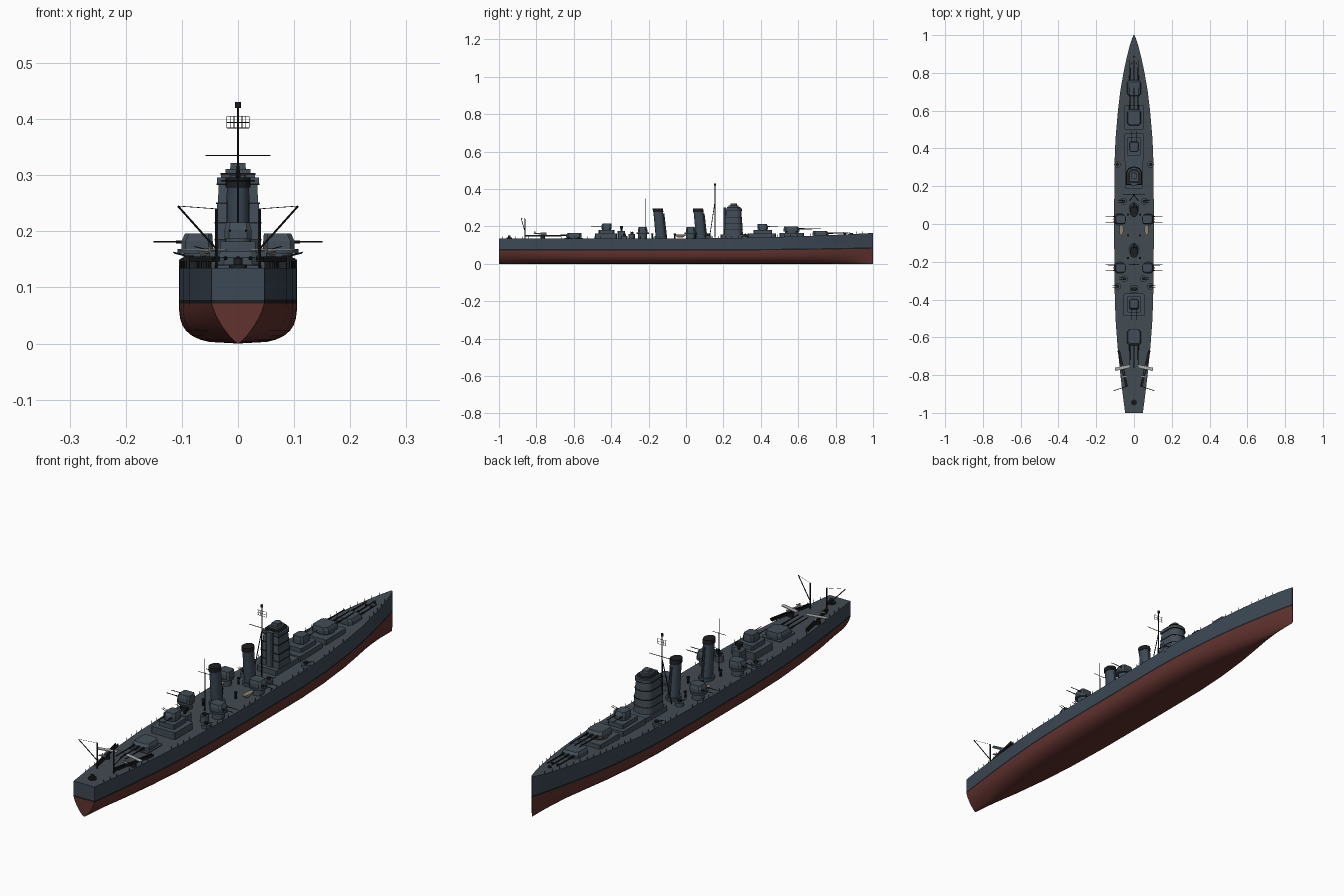
import bpy, bmesh, math
from mathutils import Vector

if "Cube" in bpy.data.objects:
    bpy.data.objects.remove(bpy.data.objects["Cube"])

def mat(name, r, g, b):
    m = bpy.data.materials.new(name)
    m.diffuse_color = (r, g, b, 1)
    m.use_nodes = True
    m.node_tree.nodes["Principled BSDF"].inputs["Base Color"].default_value = m.diffuse_color
    return m

GREY = mat("hull_grey", .045, .065, .09)
DECK = mat("deck_grey", .055, .07, .085)
HOUSE = mat("house_grey", .055, .075, .095)
RED = mat("bottom_red", .12, .032, .027)
BLACK = mat("black", .012, .013, .015)
PALE = mat("pale_grey", .4, .42, .43)
TAN = mat("tan", .28, .22, .15)

class Part:
    """Collects simple solids into one object."""
    def __init__(self):
        self.bm = bmesh.new()

    def loft(self, rings):
        vs = [[self.bm.verts.new(p) for p in ring] for ring in rings]
        n = len(vs[0])
        for a, b in zip(vs, vs[1:]):
            for i in range(n):
                j = (i + 1) % n
                self.bm.faces.new((a[i], a[j], b[j], b[i]))
        self.bm.faces.new(vs[0][::-1])
        self.bm.faces.new(vs[-1])

    def prism(self, outline, z0, z1, top=1, shift=(0, 0), c=(0, 0)):
        self.loft([[(c[0] + x, c[1] + y, z0) for x, y in outline],
                   [(c[0] + x * top + shift[0], c[1] + y * top + shift[1], z1) for x, y in outline]])

    def block(self, x, y, w, l, z0, z1, ch=.004, top=1, shift=(0, 0)):
        a, b = w / 2, l / 2
        o = [(a - ch, -b), (a, -b + ch), (a, b - ch), (a - ch, b),
             (-a + ch, b), (-a, b - ch), (-a, -b + ch), (-a + ch, -b)]
        self.prism(o, z0, z1, top, shift, (x, y))

    def disc(self, x, y, r, z0, z1, ry=None, n=20, top=1, shift=(0, 0)):
        o = [(r * math.cos(t * math.tau / n), (ry or r) * math.sin(t * math.tau / n)) for t in range(n)]
        self.prism(o, z0, z1, top, shift, (x, y))

    def tube(self, p, q, r, r2=None, n=8):
        p, q = Vector(p), Vector(q)
        rot = (q - p).to_track_quat('Z', 'Y')
        ring = lambda c, k: [c + rot @ Vector((k * math.cos(i * math.tau / n), k * math.sin(i * math.tau / n), 0)) for i in range(n)]
        self.loft([ring(p, r), ring(q, r2 or r)])

    def done(self, name, m, loc=(0, 0, 0), rz=0):
        bmesh.ops.recalc_face_normals(self.bm, faces=self.bm.faces)
        me = bpy.data.meshes.new(name)
        self.bm.to_mesh(me)
        self.bm.free()
        for k in (m if isinstance(m, list) else [m]):
            me.materials.append(k)
        ob = bpy.data.objects.new(name, me)
        bpy.context.collection.objects.link(ob)
        ob.location, ob.rotation_euler = loc, (0, 0, rz)
        bpy.context.view_layer.objects.active = ob
        ob.select_set(True)
        bpy.ops.object.shade_smooth_by_angle(angle=math.radians(32))
        ob.select_set(False)
        return ob

# ---- hull: (y, deck half width, waterline factor, fullness) ----
ST = [(-1, .047, 1, .1), (-.9, .06, 1, .3), (-.8, .072, 1, .55), (-.65, .087, 1, .8), (-.5, .098, 1, .95),
      (-.3, .104, 1, 1), (0, .105, 1, 1), (.3, .104, 1, 1), (.45, .098, .98, .95), (.6, .085, .95, .8),
      (.7, .073, .91, .6), (.8, .056, .86, .4), (.88, .039, .8, .3), (.94, .024, .75, .2), (.98, .011, .7, .2), (1, .003, .8, .2)]

def half_width(y):
    for a, b in zip(ST, ST[1:]):
        if y <= b[0]:
            return a[1] + (b[1] - a[1]) * (y - a[0]) / (b[0] - a[0])

def deck_z(y):
    return .135 + (.03 * ((y + .1) / 1.1) ** 2 if y > -.1 else 0)

hull = Part()
bm = hull.bm
rows = []
for y, w, k, f in ST:
    zw = .071 + .01 * max(0, y) ** 2
    n = 1.1 + 1.9 * f
    side = [(w * k * (1 - (1 - t) ** n) ** (1 / n), zw * t) for t in (.04, .1, .2, .32, .46, .62, .8, 1)]
    side += [(w * k, zw + .007), (w * (k + 1) / 2, (zw + deck_z(y)) / 2), (w, deck_z(y))]
    chain = [(-x, z) for x, z in side[::-1]] + [(0, 0)] + side
    rows.append([bm.verts.new((x, y, z)) for x, z in chain])
N = len(rows[0])
for a, b in zip(rows, rows[1:]):
    for i in range(N):
        j = (i + 1) % N
        fc = bm.faces.new((a[i], a[j], b[j], b[i]))
        d = min(i, N - 2 - i)
        fc.material_index = 3 if i == N - 1 else 0 if d < 2 else 1 if d == 2 else 2
for r in (rows[0], rows[-1]):      # transom and stem, split by paint band
    for i in range(N // 2):
        q = [r[i], r[i + 1], r[N - 2 - i], r[N - 1 - i]]
        fc = bm.faces.new(list(dict.fromkeys(q)))
        fc.material_index = 0 if i < 2 else 1 if i == 2 else 2
hull.done("hull", [GREY, BLACK, RED, DECK])

# ---- deck railing ----
rail = Part()
ys = [-.98 + i * .035 for i in range(56)]
for s in (1, -1):
    for i, y in enumerate(ys):
        p = Vector((s * (half_width(y) - .002), y, deck_z(y)))
        rail.tube(p, p + Vector((0, 0, .012)), .0008, n=4)
rail.done("railing_posts", BLACK)

# ---- gun turrets (local barrels point +y) ----
def turret(name, x, y, z, rz, w, l, h, barrels, reach, base, r=.0028):
    t = Part()
    t.disc(0, 0, min(w, l) * .48, -base, .001)
    t.block(0, 0, w, l, 0, h * .55, l * .14)
    t.block(0, 0, w, l, h * .55, h, l * .14, .86, (0, -l * .05))
    t.done(name, HOUSE, (x, y, z), rz)
    g = Part()
    for i in range(barrels):
        bx = (i - (barrels - 1) / 2) * w * .6 / max(1, barrels - 1)
        g.tube((bx, l * .4, h * .5), (bx, l * .4 + reach * .3, h * .5), r * 1.4)
        g.tube((bx, l * .4, h * .5), (bx, l * .5 + reach, h * .52), r, r * .75)
    g.done(name + "_barrels", BLACK, (x, y, z), rz)

turret("fore_turret_low", 0, .72, .152, 0, .074, .085, .024, 3, .105, .012)
turret("fore_turret_high", 0, .565, .174, 0, .074, .085, .026, 3, .115, .01)
turret("aft_turret", 0, -.6, .14, math.pi, .074, .085, .024, 3, .12, .01)
turret("fore_secondary", 0, .41, .184, 0, .048, .055, .03, 2, .055, .008, .0017)
turret("aft_secondary", 0, -.425, .186, math.pi, .048, .055, .03, 2, .055, .008, .0017)
for s in (1, -1):
    for y in (.025, -.232):
        turret("side_gun", s * .073, y, .166, -s * math.pi / 2, .05, .056, .03, 2, .05, .03, .0017)

# ---- deckhouses ----
d = Part()
d.block(0, .565, .1, .13, .13, .166)
d.block(0, .405, .1, .15, .13, .163)
d.block(0, .41, .07, .1, .163, .18)
d.block(0, .26, .09, .15, .13, .158)
d.block(0, -.428, .11, .118, .13, .163)
d.block(0, -.425, .07, .085, .163, .182)
d.block(0, -.345, .04, .04, .13, .175)
d.block(0, -.6, .085, .1, .13, .139)
d.done("deckhouses", HOUSE)
lines = Part()
for y in (.025, -.232):
    for s in (1, -1):
        lines.disc(s * .075, y, .033, .16, .168)
lines.done("side_gun_platforms", GREY)

# ---- bridge tower with rounded fore face ----
def plan(a, b):
    return [(-a, -b), (a, -b)] + [(a * math.cos(t * math.pi / 12), b * (.35 + .65 * math.sin(t * math.pi / 12))) for t in range(13)]

tower, bands = Part(), Part()
for z0, z1, a, b, t in [(.155, .215, .042, .049, .95), (.215, .25, .039, .046, .95), (.25, .285, .036, .043, .95),
                        (.285, .296, .037, .044, 1), (.296, .303, .03, .036, 1), (.303, .311, .022, .027, 1), (.311, .322, .014, .018, .95)]:
    tower.prism(plan(a, b), z0, z1, t, c=(0, .255))
tower.block(0, .207, .03, .014, .155, .3)
for z, a, b in [(.185, .042, .049), (.215, .042, .048), (.25, .039, .045), (.284, .038, .045), (.302, .031, .037)]:
    bands.prism(plan(a, b), z - .0015, z + .0015, c=(0, .255))
tower.done("bridge_tower", HOUSE)
bands.done("bridge_bands", BLACK)

# ---- funnels, raked aft ----
for name, y in (("fore_funnel", .08), ("aft_funnel", -.135)):
    f = Part()
    f.disc(0, y, .028, .13, .148, .034)
    f.disc(0, y, .021, .14, .282, .027, top=.95, shift=(0, -.014))
    f.tube((0, y + .03, .14), (0, y + .015, .27), .004)
    f.done(name, GREY)
    c = Part()
    c.disc(0, y - .014, .0225, .278, .296, .028, top=.98, shift=(0, -.002))
    c.done(name + "_cap", BLACK)

# ---- masts, yards and radar frame ----
m = Part()
m.tube((0, .155, .14), (0, .155, .42), .003, .0015)
for s in (1, -1):
    m.tube((s * .022, .125, .135), (0, .153, .32), .0018)
    for z in (.384, .394, .405):
        m.tube((-.02, .155, z), (.02, .155, z), .0007, n=4)
    for x in (.007, .014, .02):
        m.tube((s * x, .155, .384), (s * x, .155, .405), .0006, n=4)
m.tube((-.058, .155, .335), (.058, .155, .335), .0012)
m.disc(0, .155, .005, .42, .43)
m.tube((0, -.215, .135), (0, -.215, .35), .0025, .001)
m.tube((-.03, -.215, .29), (.03, -.215, .29), .001)
m.done("masts", BLACK)

# ---- stern cranes, catapults and floatplanes ----
cr = Part()
for s in (1, -1):
    cr.tube((s * .038, -.86, .13), (s * .038, -.86, .24), .0028)
    cr.tube((s * .04, -.86, .17), (s * .107, -.882, .245), .0018)
    cr.tube((s * .038, -.86, .24), (s * .107, -.882, .245), .0006, n=4)
cr.done("cranes", BLACK)
for s in (1, -1):
    ang = -s * .22
    c = Part()
    for x in (-.005, .005):
        c.block(x, 0, .003, .195, .014, .02, .0005)
    c.block(0, 0, .012, .195, .01, .014, .001)
    c.disc(0, 0, .012, 0, .012)
    c.done("catapult", BLACK, (s * .06, -.765, .135), ang)
    p = Part()
    p.block(0, .004, .082, .017, .031, .0335, .003)
    p.tube((0, .02, .027), (0, -.048, .028), .0045, .002)
    p.block(0, -.044, .03, .009, .028, .03, .002)
    p.block(0, -.045, .002, .01, .028, .038, .0005)
    p.tube((0, .018, .0225), (0, -.025, .0225), .003, .0015)
    p.done("floatplane", PALE, (s * .06, -.765, .135), ang)

# ---- light gun tubs, boats and deck fittings ----
tubs, guns, boats, fit = Part(), Part(), Part(), Part()
for s in (1, -1):
    for x, y, z in ((.088, .315, .15), (.086, -.33, .148), (.055, .12, .152), (.05, -.29, .16)):
        tubs.disc(s * x, y, .017, .13, z)
        guns.disc(s * x, y, .008, z, z + .009, n=12)
        for dy in (-.005, .005):
            guns.tube((s * x, y + dy, z + .006), (s * (x + .028), y + dy, z + .013), .001, n=6)
    o = [(.011 * math.sin(t) * abs(math.sin(t)) ** -.3 if abs(math.sin(t)) > .01 else 0, .03 * math.cos(t))
         for t in (i * math.tau / 16 for i in range(16))]
    boats.loft([[(s * .067 + x * k, -.03 + y * k, z) for x, y in o] for k, z in ((.5, .142), (.9, .15), (1, .156))])
    fit.disc(s * .012, .85, .005, .15, .163, n=12)
    for y in (.05, -.06, -.18):
        fit.tube((s * .032, y, .13), (s * .032, y, .158), .004)
        fit.disc(s * .032, y, .006, .157, .163, n=12)
fit.disc(0, .885, .007, .15, .165, n=12)
fit.disc(0, -.945, .016, .13, .141)
fit.disc(0, -.945, .008, .141, .152, n=12)
fit.tube((0, -.345, .17), (0, -.345, .19), .006)
fit.block(0, -.345, .03, .018, .19, .203)
tubs.done("gun_tubs", HOUSE)
guns.done("light_guns", BLACK)
boats.done("boats", TAN)
fit.done("deck_fittings", BLACK)
